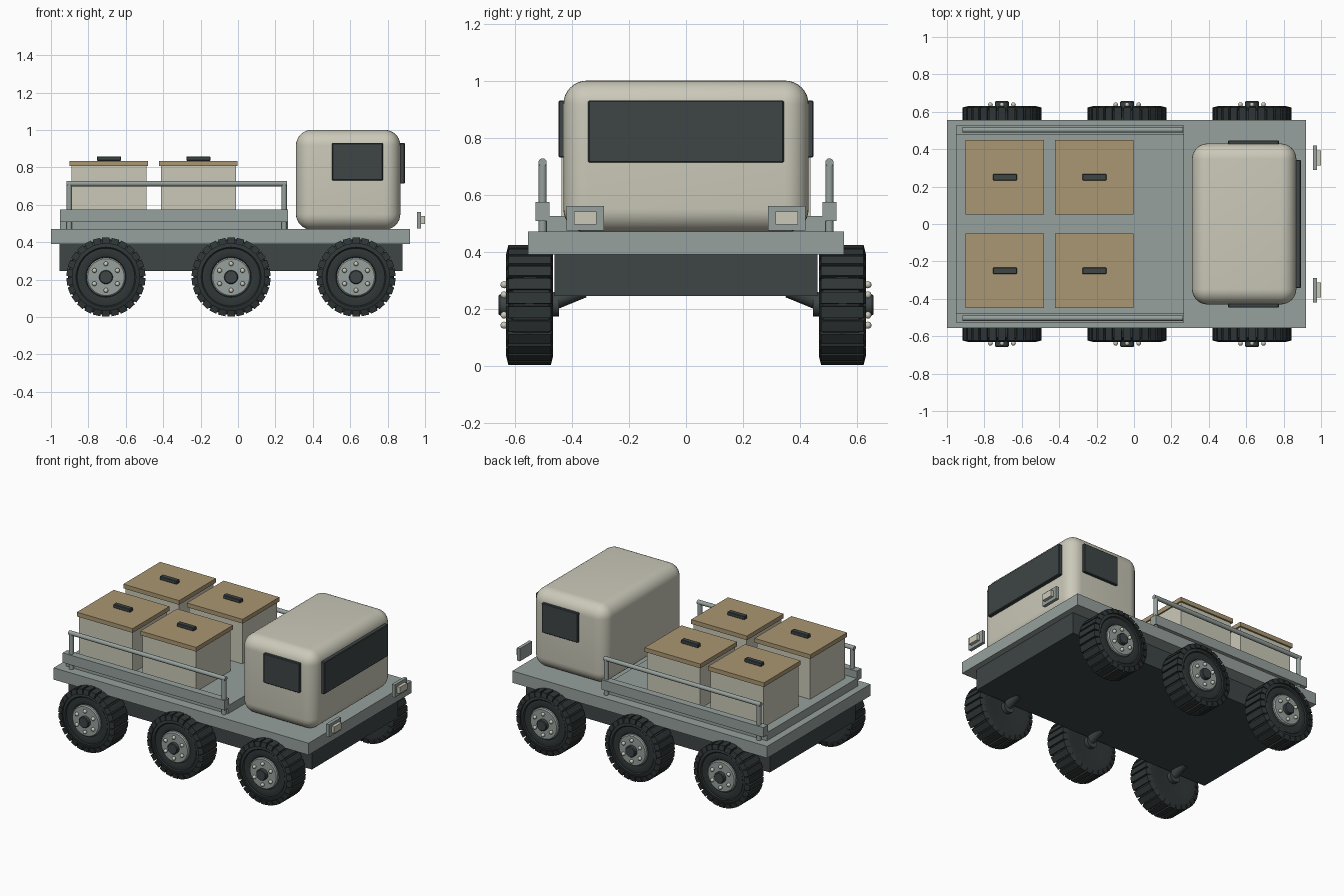
import bpy, bmesh, math
from mathutils import Matrix, Vector

if "Cube" in bpy.data.objects:
    bpy.data.objects.remove(bpy.data.objects["Cube"])


def material(name, r, g, b):
    lin = [((c / 255 + 0.055) / 1.055) ** 2.4 for c in (r, g, b)]
    m = bpy.data.materials.new(name)
    m.diffuse_color = (*lin, 1)
    m.use_nodes = True
    m.node_tree.nodes["Principled BSDF"].inputs["Base Color"].default_value = m.diffuse_color
    return m


CREAM = material("cream", 203, 201, 185)
GREY = material("blue grey", 150, 161, 157)
DARK = material("charcoal", 62, 69, 70)
TYRE = material("tyre black", 47, 53, 53)
TAN = material("tan", 170, 151, 115)


def finish(name, bm, mat, smooth=True):
    bmesh.ops.recalc_face_normals(bm, faces=bm.faces)
    me = bpy.data.meshes.new(name)
    bm.to_mesh(me)
    bm.free()
    me.materials.append(mat)
    ob = bpy.data.objects.new(name, me)
    bpy.context.collection.objects.link(ob)
    if smooth:
        bpy.ops.object.select_all(action='DESELECT')
        ob.select_set(True)
        bpy.context.view_layer.objects.active = ob
        bpy.ops.object.shade_smooth_by_angle(angle=math.radians(35))
    return ob


def add_box(bm, lo, hi, xf=Matrix()):
    lo, hi = Vector(lo), Vector(hi)
    m = xf @ Matrix.Translation((lo + hi) / 2) @ Matrix.Diagonal((*(hi - lo), 1))
    return bmesh.ops.create_cube(bm, size=1, matrix=m)['verts']


def box(name, x, y, z, mat, bevel=0, segs=1):
    bm = bmesh.new()
    add_box(bm, (x[0], y[0], z[0]), (x[1], y[1], z[1]))
    if bevel:
        bmesh.ops.bevel(bm, geom=bm.edges[:], offset=bevel, segments=segs,
                        profile=0.5, affect='EDGES')
    return finish(name, bm, mat, bevel > 0)


def add_rod(bm, a, b, r1, r2=None, n=20):
    a, b = Vector(a), Vector(b)
    rot = (b - a).to_track_quat('Z', 'Y').to_matrix().to_4x4()
    bmesh.ops.create_cone(bm, cap_ends=True, segments=n, radius1=r1,
                          radius2=r1 if r2 is None else r2, depth=(b - a).length,
                          matrix=Matrix.Translation((a + b) / 2) @ rot)


def add_ball(bm, p, r):
    bmesh.ops.create_uvsphere(bm, u_segments=12, v_segments=8, radius=r,
                              matrix=Matrix.Translation(p))


def lathe(name, profile, x, z, side, mat, n=48):
    """Revolve (radius, y) points about a y-directed axle."""
    bm = bmesh.new()
    vs = [bm.verts.new((x + r, side * y, z)) for r, y in profile]
    es = [bm.edges.new(p) for p in zip(vs, vs[1:])]
    bmesh.ops.spin(bm, geom=vs + es, cent=(x, 0, z), axis=(0, 1, 0),
                   angle=math.tau, steps=n)
    bmesh.ops.remove_doubles(bm, verts=bm.verts, dist=1e-5)
    return finish(name, bm, mat)


# Chassis, deck and cargo bed
box("chassis", (-0.955, 0.88), (-0.462, 0.462), (0.245, 0.39), DARK)
box("deck", (-1, 0.92), (-0.555, 0.555), (0.39, 0.47), GREY)
box("cargo_bed", (-0.952, 0.267), (-0.49, 0.49), (0.47, 0.525), GREY)

# Cab with windows
box("cab", (0.31, 0.868), (-0.43, 0.43), (0.467, 1.0), CREAM, 0.083, 8)
box("windshield", (0.85, 0.892), (-0.343, 0.343), (0.713, 0.93), DARK, 0.004)

for s, label in ((-1, "front"), (1, "back")):
    def ys(a, b):
        return sorted((s * a, s * b))

    box(label + "_side_window", (0.503, 0.775), ys(0.41, 0.447), (0.73, 0.93), DARK, 0.004)

    # Headlight plate and lens
    box(label + "_headlight_frame", (0.957, 0.979), ys(0.288, 0.42), (0.474, 0.56), GREY)
    box(label + "_headlight_lens", (0.979, 1.0), ys(0.314, 0.393), (0.496, 0.54), CREAM)

    # Side board and tubular rail
    box(label + "_side_board", (-0.952, 0.267), ys(0.478, 0.527), (0.508, 0.574), GREY)
    bm = bmesh.new()
    for px in (-0.902, 0.247):
        add_rod(bm, (px, s * 0.503, 0.47), (px, s * 0.503, 0.713), 0.0145)
        add_ball(bm, (px, s * 0.503, 0.713), 0.0145)
    add_rod(bm, (-0.918, s * 0.503, 0.713), (0.262, s * 0.503, 0.713), 0.0145)
    finish(label + "_rail", bm, GREY)

    # Crates with lid and handle
    for i, cx in enumerate((-0.69, -0.212)):
        n = f"{label}_crate_{i + 1}"
        cy = s * 0.25
        box(n + "_body", (cx - 0.2, cx + 0.2), (cy - 0.187, cy + 0.187), (0.525, 0.806), CREAM)
        box(n + "_lid", (cx - 0.21, cx + 0.21), (cy - 0.198, cy + 0.198), (0.806, 0.835), TAN)
        box(n + "_handle", (cx - 0.064, cx + 0.064), (cy - 0.017, cy + 0.017),
            (0.835, 0.859), DARK, 0.003)

    # Wheels
    for i, wx in enumerate((-0.706, -0.037, 0.631)):
        n = f"{label}_wheel_{i + 1}"
        wz = 0.213
        lathe(n + "_tyre", [(0, 0.472), (0.11, 0.472), (0.15, 0.466), (0.185, 0.468),
                            (0.2, 0.48), (0.202, 0.55), (0.2, 0.606), (0.188, 0.618),
                            (0.16, 0.623), (0.154, 0.617), (0.125, 0.622),
                            (0.108, 0.616), (0.1, 0.6), (0, 0.6)], wx, wz, s, TYRE)
        # Tread blocks, chamfered at the shoulders
        bm = bmesh.new()
        for k in range(26):
            xf = Matrix.Translation((wx, 0, wz)) @ Matrix.Rotation(math.tau * k / 26, 4, 'Y')
            ya, yb = ys(0.466, 0.631)
            vs = add_box(bm, (-0.02, ya, -0.211), (0.02, yb, -0.178), xf)
            top = [v for v in vs if (v.co - Vector((wx, v.co.y, wz))).length > 0.2]
            mid = (ya + yb) / 2
            for v in top:
                v.co.y = mid + (v.co.y - mid) * 0.9
        finish(n + "_tread", bm, TYRE, False)
        # Rim disc, bolts and hub cap
        lathe(n + "_rim", [(0, 0.59), (0.105, 0.59), (0.105, 0.624), (0.098, 0.631),
                           (0, 0.631)], wx, wz, s, GREY)
        lathe(n + "_hub_cap", [(0, 0.62), (0.037, 0.62), (0.037, 0.652), (0.033, 0.657),
                               (0, 0.657)], wx, wz, s, DARK, 24)
        bm = bmesh.new()
        for k in range(6):
            a = math.tau * k / 6 + math.pi / 2
            add_ball(bm, (wx + 0.071 * math.cos(a), s * 0.638, wz + 0.071 * math.sin(a)), 0.0125)
        finish(n + "_bolts", bm, CREAM)
        # Axle stub and sloping arm under the chassis
        bm = bmesh.new()
        add_rod(bm, (wx, s * 0.445, wz), (wx, s * 0.5, wz), 0.04)
        add_rod(bm, (wx, s * 0.36, 0.268), (wx, s * 0.47, wz + 0.01), 0.03)
        finish(n + "_axle_arm", bm, DARK)
